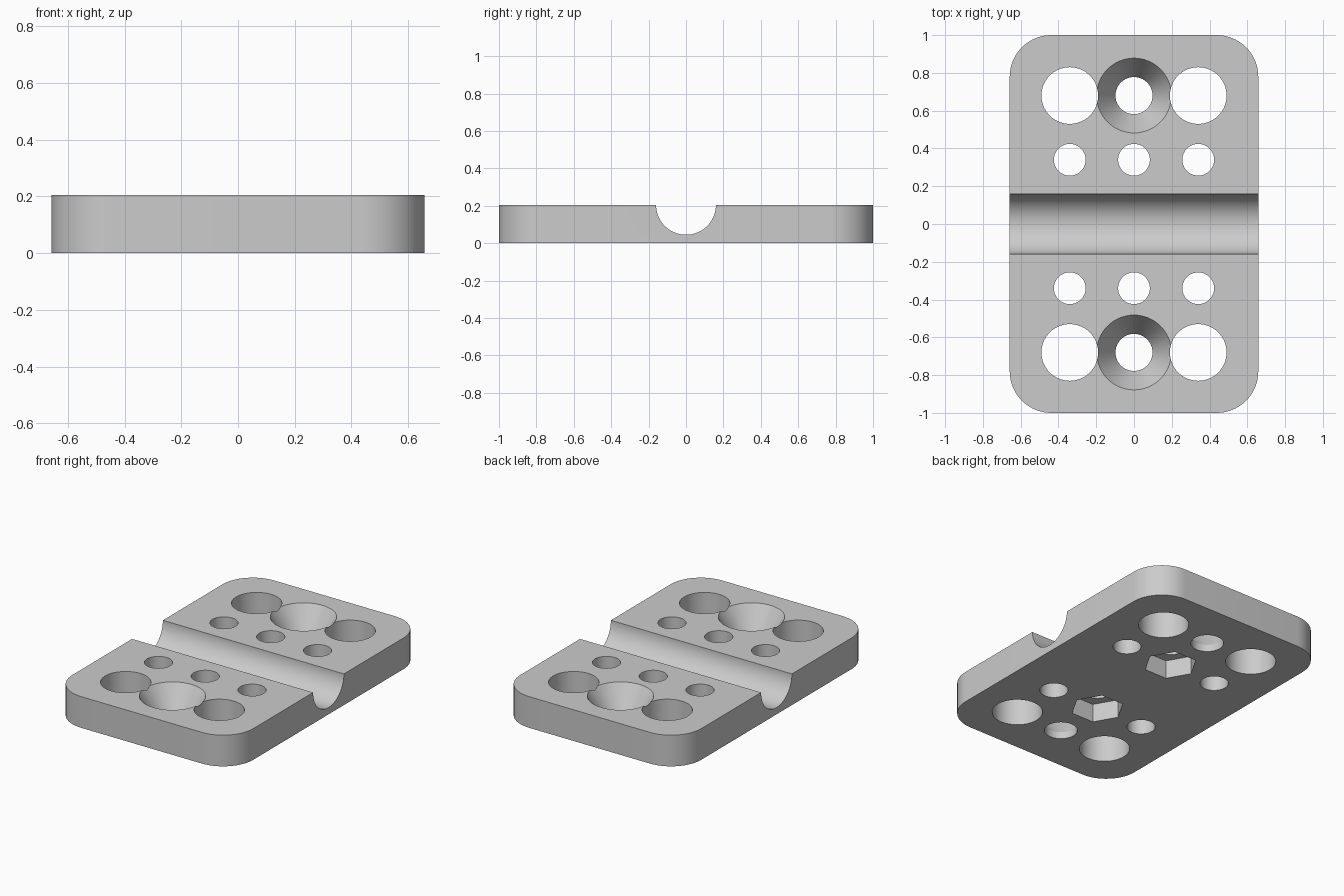
import bpy, bmesh, math
from mathutils import Matrix

if "Cube" in bpy.data.objects:
    bpy.data.objects.remove(bpy.data.objects["Cube"], do_unlink=True)

WIDTH, LENGTH, HEIGHT = 1.316, 2.0, 0.205
CORNER, GROOVE = 0.22, 0.16
HOLE_X, SMALL_Y, LARGE_Y = 0.34, 0.34, 0.68

grey = bpy.data.materials.new("plain grey")
grey.use_nodes = True
grey.diffuse_color = (0.6, 0.6, 0.6, 1)
grey.node_tree.nodes["Principled BSDF"].inputs["Base Color"].default_value = grey.diffuse_color


def finish(name, bm):
    bmesh.ops.recalc_face_normals(bm, faces=bm.faces)
    mesh = bpy.data.meshes.new(name)
    bm.to_mesh(mesh)
    bm.free()
    mesh.materials.append(grey)
    obj = bpy.data.objects.new(name, mesh)
    bpy.context.collection.objects.link(obj)
    return obj


def drill(name, x, y, profile, sides=64):
    """Stack of rings (radius, z) capped into one solid cutter."""
    bm = bmesh.new()
    rings = []
    for radius, z in profile:
        angles = [2 * math.pi * i / sides for i in range(sides)]
        rings.append([bm.verts.new((x + radius * math.cos(a), y + radius * math.sin(a), z))
                      for a in angles])
    for low, high in zip(rings, rings[1:]):
        for i in range(sides):
            j = (i + 1) % sides
            bm.faces.new((low[i], low[j], high[j], high[i]))
    bm.faces.new(rings[0])
    bm.faces.new(rings[-1])
    return finish(name, bm)


# Rounded rectangular plate
bm = bmesh.new()
outline = []
for quarter, (sx, sy) in enumerate([(1, 1), (-1, 1), (-1, -1), (1, -1)]):
    for step in range(17):
        a = math.pi / 2 * (quarter + step / 16)
        outline.append(bm.verts.new((sx * (WIDTH / 2 - CORNER) + CORNER * math.cos(a),
                                     sy * (LENGTH / 2 - CORNER) + CORNER * math.sin(a), 0)))
base = bm.faces.new(outline)
top = bmesh.ops.extrude_face_region(bm, geom=[base])["geom"]
bmesh.ops.translate(bm, vec=(0, 0, HEIGHT),
                    verts=[v for v in top if isinstance(v, bmesh.types.BMVert)])
plate = finish("clamp_plate", bm)

# Half-round groove across the top
bm = bmesh.new()
bmesh.ops.create_cone(bm, cap_ends=True, segments=96, radius1=GROOVE, radius2=GROOVE, depth=2,
                      matrix=Matrix.Translation((0, 0, HEIGHT)) @ Matrix.Rotation(math.pi / 2, 4, "Y"))
cutters = [finish("groove_cutter", bm)]

# Holes, repeated at both ends
below, above = -0.1, HEIGHT + 0.1
for side in (-1, 1):
    for x in (-HOLE_X, 0, HOLE_X):
        cutters.append(drill("small_hole_cutter", x, side * SMALL_Y,
                             [(0.084, below), (0.084, above)]))
    for x in (-HOLE_X, HOLE_X):
        cutters.append(drill("large_hole_cutter", x, side * LARGE_Y,
                             [(0.15, below), (0.15, above)]))
    cutters.append(drill("countersink_cutter", 0, side * LARGE_Y,
                         [(0.098, below), (0.098, 0.045), (0.198, HEIGHT), (0.198, above)]))
    # Hexagonal nut pocket from below
    cutters.append(drill("nut_pocket_cutter", 0, side * SMALL_Y,
                         [(0.16, below), (0.16, 0.12)], sides=6))

# Cut the plate and discard the cutters
bpy.ops.object.select_all(action="DESELECT")
bpy.context.view_layer.objects.active = plate
plate.select_set(True)
for cutter in cutters:
    cutter.hide_render = True
    mod = plate.modifiers.new(cutter.name, "BOOLEAN")
    mod.operation, mod.solver, mod.object = "DIFFERENCE", "EXACT", cutter
    bpy.ops.object.modifier_apply(modifier=mod.name)
for cutter in cutters:
    bpy.data.objects.remove(cutter, do_unlink=True)

bpy.ops.object.shade_smooth_by_angle(angle=math.radians(25))
